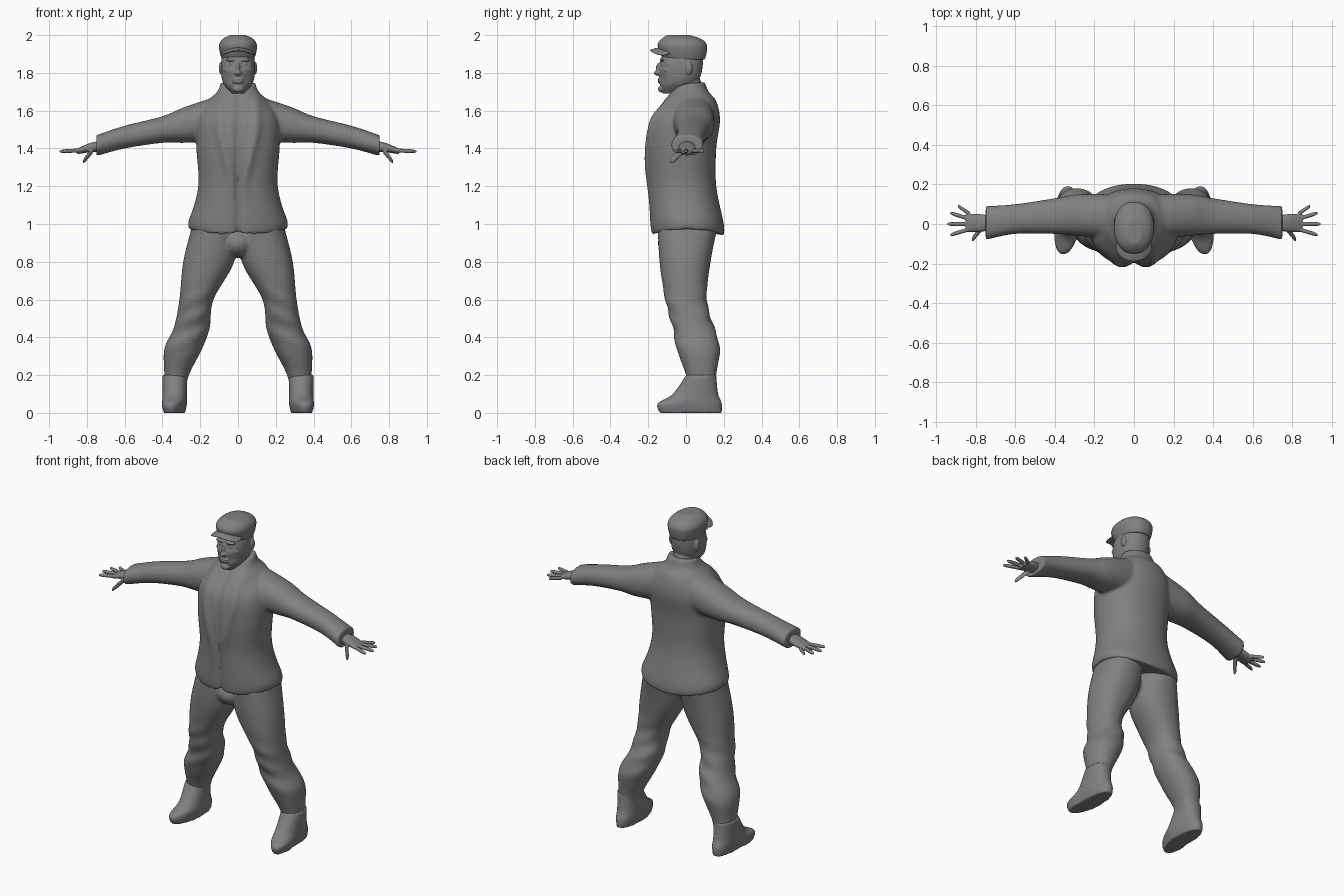
import bpy, bmesh, math
from mathutils import Matrix, Vector

old_cube = bpy.data.objects.get("Cube")
if old_cube:
    bpy.data.objects.remove(old_cube, do_unlink=True)

# One plain clay colour for the whole figure
grey = .22
clay = bpy.data.materials.new("clay_grey")
clay.use_nodes = True
clay.diffuse_color = (grey, grey, grey, 1)
shader = clay.node_tree.nodes["Principled BSDF"]
shader.inputs["Base Color"].default_value = clay.diffuse_color


def bump(value, centre, width):
    """Soft bell curve for folds and dents."""
    return math.exp(-((value - centre) / width) ** 2)


def ramp(value, start, end):
    """Rise from zero to one between start and end."""
    return min(max((value - start) / (end - start), 0), 1)


def signed_root(value):
    """Make an ellipse slightly boxy."""
    return math.copysign(abs(value) ** .9, value)


def spline(rings, steps=6):
    """Smoothly fill in rings between the given ones."""
    final = len(rings) - 1
    for index in range(final):
        before, start, end, after = (
            Vector(rings[min(max(index + offset, 0), final)]) for offset in (-1, 0, 1, 2))
        leave, arrive = (end - before) / 2, (after - start) / 2
        for step in range(steps):
            t = step / steps
            ease = t * t * (3 - 2 * t)
            yield (start.lerp(end, ease) + leave * t * (1 - t) ** 2
                   - arrive * t * t * (1 - t))
    yield Vector(rings[final])


def loft(bm, rings, axis="z", sides=64, fold=None):
    """Skin rings of (station, low, high, front, back) along an axis."""
    loops = []
    for station, low, high, front, back in spline([Vector(ring) for ring in rings]):
        loop = []
        for index in range(sides):
            angle = math.tau * index / sides
            across, depth = signed_root(math.cos(angle)), signed_root(math.sin(angle))
            wide = (low + high + (high - low) * across) / 2
            y = (front + back + (back - front) * depth) / 2
            point = Vector((wide, y, station) if axis == "z" else (station, y, wide))
            if fold:
                fold(point, depth)
            loop.append(bm.verts.new(point))
        loops.append(loop)
    for lower, upper in zip(loops, loops[1:]):
        for index in range(sides):
            bm.faces.new((lower[index - 1], lower[index], upper[index], upper[index - 1]))
    bm.faces.new(reversed(loops[0]))
    bm.faces.new(loops[-1])


def centred(rings):
    """Expand (height, half width, front, back) to full rings."""
    return [(height, -half, half, front, back) for height, half, front, back in rings]


def ball(bm, place, size):
    bmesh.ops.create_uvsphere(bm, u_segments=24, v_segments=16, radius=1,
                              matrix=Matrix.Translation(place) @ Matrix.Diagonal((*size, 1)))


def finger(bm, base, tip, thick):
    rings = []
    for along, scale in ((0, 1), (.8, .9), (1, .4)):
        x, y, z = Vector(base).lerp(Vector(tip), along)
        radius = thick * scale
        rings.append((x, z - radius, z + radius, y - radius, y + radius))
    loft(bm, rings, "x", sides=16)


def mirror(bm):
    """Copy everything built so far to the other side."""
    copies = bmesh.ops.duplicate(bm, geom=bm.verts[:] + bm.edges[:] + bm.faces[:])["geom"]
    for element in copies:
        if isinstance(element, bmesh.types.BMVert):
            element.co.x = -element.co.x


def finish(bm, name, voxel, relaxing=2):
    """Blend the overlapping pieces into one smooth object."""
    bmesh.ops.recalc_face_normals(bm, faces=bm.faces[:])
    mesh = bpy.data.meshes.new(name)
    bm.to_mesh(mesh)
    bm.free()
    mesh.materials.append(clay)
    part = bpy.data.objects.new(name, mesh)
    bpy.context.collection.objects.link(part)
    blend = part.modifiers.new("blend", "REMESH")
    blend.mode = "VOXEL"
    blend.voxel_size = voxel
    blend.use_smooth_shade = True
    relax = part.modifiers.new("relax", "SMOOTH")
    relax.factor = .5
    relax.iterations = relaxing


def jacket_fold(point, depth):
    if depth < 0:
        # lapels narrow towards the waist, either side of the opening
        edge = .03 + .07 * ramp(point.z, 1.2, 1.5)
        fade = ramp(point.z, 1.1, 1.3) * ramp(point.z, 1.74, 1.64)
        point.y -= .016 * fade * bump(abs(point.x), edge, .025)
        point.y += .016 * bump(point.x, 0, .016)
        # collar dips at the throat
        point.z += .3 * depth * max(point.z - 1.66, 0)
    # hem lifts at the sides and splits at the front
    hem = ramp(point.z, 1.08, .96)
    point.z += hem * .5 * point.x ** 2
    if depth < 0:
        point.z += hem * .02 * bump(point.x, 0, .025)


def trouser_fold(point, depth):
    # creases gathered around the knee
    point.y += .005 * math.sin(60 * point.z + 25 * point.x) * bump(point.z, .5, .15)


def boot_fold(point, depth):
    # toes turn outwards
    point.x += .15 * max(-point.y, 0) * ramp(point.z, .1, .05)


def face_fold(point, depth):
    if depth < 0:
        # eye sockets and hollow cheeks
        point.y += .014 * bump(abs(point.x), .035, .02) * bump(point.z, 1.845, .016)
        point.y += .008 * bump(abs(point.x), .05, .02) * bump(point.z, 1.77, .025)


# Jacket: sleeves, then the body with collar
bm = bmesh.new()
loft(bm, [(.1, 1.44, 1.68, -.08, .15), (.28, 1.43, 1.62, -.06, .15),
          (.4, 1.43, 1.57, -.05, .13), (.6, 1.4, 1.52, -.05, .1),
          (.75, 1.36, 1.47, -.08, .09)], "x")
mirror(bm)
loft(bm, centred([(.94, .26, -.18, .2), (1, .26, -.19, .2), (1.2, .21, -.2, .16),
                  (1.4, .22, -.21, .16), (1.55, .22, -.19, .18), (1.65, .16, -.12, .16),
                  (1.7, .11, -.09, .12), (1.75, .09, -.06, .1)]),
     sides=128, fold=jacket_fold)
finish(bm, "jacket", .009, relaxing=3)

# Trousers: baggy legs gathered at the knee and tucked into the boots
bm = bmesh.new()
loft(bm, [(1, 0, .24, -.15, .17), (.8, .02, .29, -.14, .13), (.6, .13, .31, -.11, .11),
          (.45, .15, .34, -.07, .15), (.34, .19, .39, -.05, .18), (.2, .26, .39, 0, .16),
          (.1, .28, .39, .01, .16)], fold=trouser_fold)
mirror(bm)
ball(bm, (0, -.04, .9), (.09, .11, .08))
finish(bm, "trousers", .009, relaxing=4)

# Boots
bm = bmesh.new()
loft(bm, [(0, .28, .39, -.14, .19), (.05, .27, .4, -.15, .19),
          (.1, .27, .4, -.07, .17), (.2, .27, .4, 0, .16)], fold=boot_fold)
mirror(bm)
finish(bm, "boots", .008)

# Hands: palm, four fanned fingers and a lowered thumb
bm = bmesh.new()
loft(bm, [(.72, 1.38, 1.44, -.03, .04), (.78, 1.38, 1.43, -.04, .05),
          (.85, 1.37, 1.4, -.04, .05)], "x")
for place in (-1, 0, 1, 2):
    base = Vector((.83, .025 * place, 1.39))
    reach = .115 - .01 * place ** 2
    turn = .3 * place
    finger(bm, base, base + reach * Vector((math.cos(turn), math.sin(turn), -.05)), .011)
finger(bm, (.77, -.02, 1.39), (.82, -.08, 1.33), .017)
mirror(bm)
finish(bm, "hands", .004)

# Head: neck, skull, nose, chin and lips
bm = bmesh.new()
ball(bm, (0, .02, 1.7), (.065, .065, .13))
loft(bm, centred([(1.69, .03, -.12, -.04), (1.75, .08, -.14, .06),
                  (1.85, .09, -.14, .09), (1.94, .07, -.1, .08)]),
     sides=96, fold=face_fold)
ball(bm, (0, -.15, 1.8), (.017, .02, .015))
ball(bm, (0, -.14, 1.825), (.011, .02, .03))
ball(bm, (0, -.13, 1.715), (.03, .018, .018))
for height in (1.752, 1.766):
    ball(bm, (0, -.138, height), (.03, .012, .007))
# eyes, brows, cheekbones, nostrils and ears
for side in (-1, 1):
    ball(bm, (.034 * side, -.118, 1.845), (.015, .014, .011))
    ball(bm, (.034 * side, -.126, 1.87), (.03, .014, .009))
    ball(bm, (.052 * side, -.1, 1.815), (.025, .022, .016))
    ball(bm, (.014 * side, -.145, 1.8), (.008, .01, .008))
    ball(bm, (.09 * side, .015, 1.825), (.011, .02, .034))
finish(bm, "head", .004)

# Flat cap crown
bm = bmesh.new()
loft(bm, centred([(1.87, .085, -.12, .1), (1.91, .097, -.14, .11), (1.95, .1, -.15, .11),
                  (1.98, .08, -.13, .08), (2, .04, -.1, .02)]))
finish(bm, "cap_crown", .006)

# Cap peak, curving down at both sides
bm = bmesh.new()
ball(bm, (0, -.115, 1.925), (.096, .077, .011))
for vert in bm.verts:
    vert.co.z += .12 * (vert.co.y + .14) - 4 * vert.co.x ** 2
finish(bm, "cap_peak", .005)
